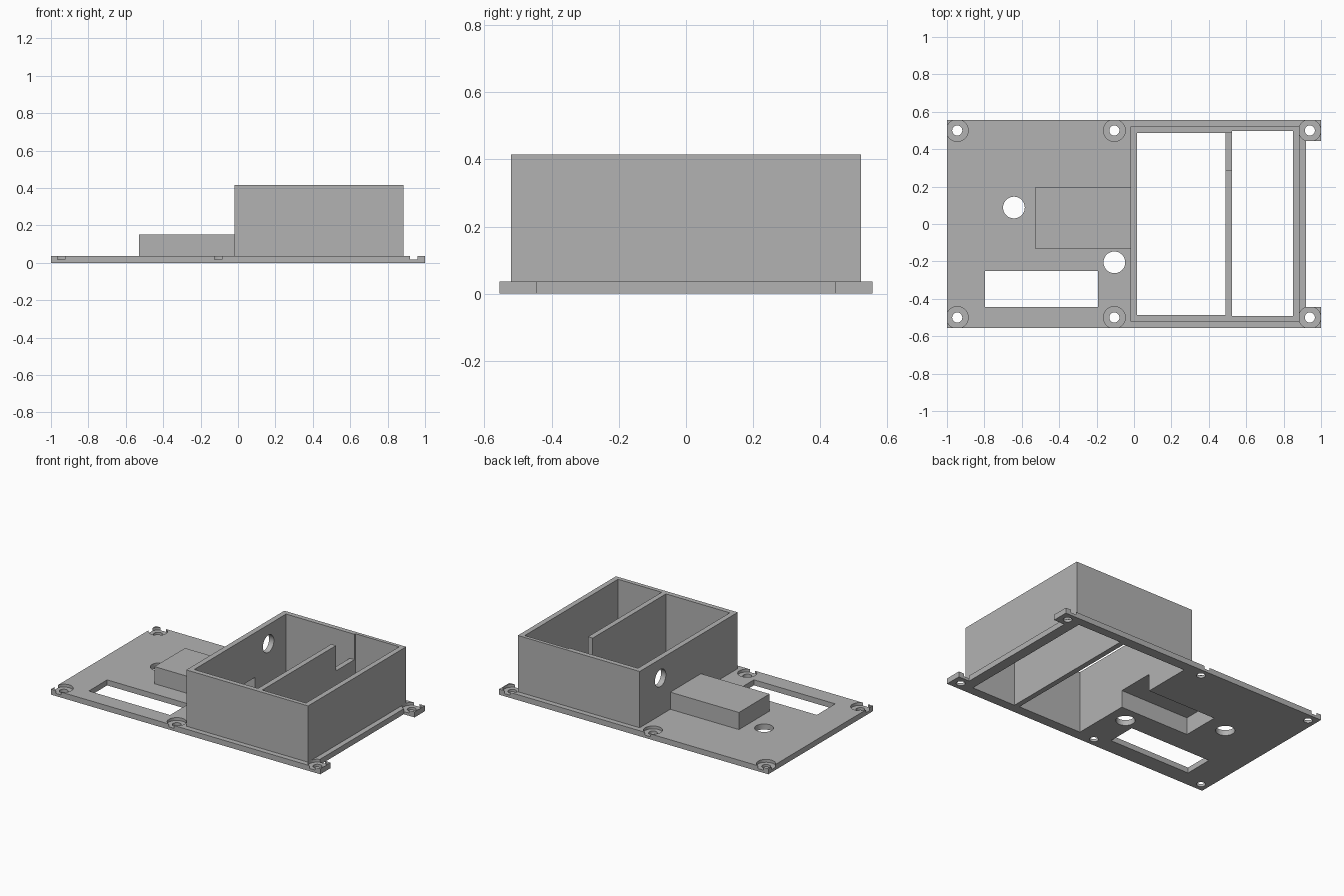
import bpy
import bmesh
from mathutils import Matrix, Vector

old = bpy.data.objects.get("Cube")
if old:
    bpy.data.objects.remove(old, do_unlink=True)

# One plain grey for everything
grey = bpy.data.materials.new("plain_grey")
grey.use_nodes = True
grey.diffuse_color = (0.45, 0.45, 0.45, 1)
grey.node_tree.nodes["Principled BSDF"].inputs["Base Color"].default_value = grey.diffuse_color


def add_object(name, bm):
    mesh = bpy.data.meshes.new(name)
    bm.to_mesh(mesh)
    bm.free()
    mesh.materials.append(grey)
    obj = bpy.data.objects.new(name, mesh)
    bpy.context.collection.objects.link(obj)
    return obj


def box(name, x, y, z):
    """Box between the (low, high) limits on each axis."""
    bm = bmesh.new()
    bmesh.ops.create_cube(bm, size=1)
    for v in bm.verts:
        v.co = Vector([lim[0] if c < 0 else lim[1] for c, lim in zip(v.co, (x, y, z))])
    return add_object(name, bm)


def cylinder(name, centre, radius, depth, axis="Z"):
    turn = Matrix.Rotation(1.5707963, 4, "Y") if axis == "X" else Matrix()
    bm = bmesh.new()
    bmesh.ops.create_cone(bm, cap_ends=True, segments=48, radius1=radius, radius2=radius,
                          depth=depth, matrix=Matrix.Translation(centre) @ turn)
    return add_object(name, bm)


def cut(target, cutters):
    """Subtract each cutter, bake the result and discard the cutters."""
    for c in cutters:
        c.hide_render = True
        mod = target.modifiers.new("cut", "BOOLEAN")
        mod.operation = "DIFFERENCE"
        mod.solver = "EXACT"
        mod.object = c
    graph = bpy.context.evaluated_depsgraph_get()
    graph.update()
    baked = bpy.data.meshes.new_from_object(target.evaluated_get(graph))
    target.modifiers.clear()
    target.data = baked
    for c in cutters:
        bpy.data.objects.remove(c, do_unlink=True)


PLATE = 0.037    # plate thickness
TOP = 0.415      # top of the tall compartment
THROUGH = (-0.2, 0.6)
ROOM_Y = (-0.487, 0.487)


def room_cutters():
    return [box("room_a", (0.016, 0.6), ROOM_Y, THROUGH),
            box("room_b", (0.525, 0.85), (-0.492, 0.497), THROUGH)]


def channel_cutter():
    return box("channel_hollow", (-0.495, 0.1), (-0.095, 0.16), (-0.1, 0.115))


# Base plate with openings, end notch and recessed screw holes
plate = box("base_plate", (-1, 1), (-0.555, 0.555), (0, PLATE))
cutters = room_cutters() + [
    channel_cutter(),
    box("end_notch", (0.92, 1.2), (-0.445, 0.445), THROUGH),
    box("slot", (-0.797, -0.193), (-0.445, -0.25), THROUGH),
    cylinder("round_hole", (-0.642, 0.088, 0), 0.058, 0.4),
    cylinder("round_hole", (-0.105, -0.205, 0), 0.058, 0.4),
]
for x in (-0.945, -0.105, 0.94):
    for y in (-0.5, 0.5):
        cutters.append(cylinder("screw_hole", (x, y, 0), 0.027, 0.4))
        cutters.append(cylinder("screw_recess", (x, y, 0.118), 0.0585, 0.2))
cut(plate, cutters)

# Tall open compartment with a round port in its inner end wall
walls = box("compartment_walls", (-0.02, 0.885), (-0.52, 0.52), (PLATE, TOP))
cut(walls, room_cutters() + [
    channel_cutter(),
    cylinder("port", (0, 0.3, 0.287), 0.058, 0.2, "X"),
])

# Divider, lowered near the back wall
divider = box("divider", (0.49, 0.525), ROOM_Y, (0, TOP))
cut(divider, [box("divider_notch", (0.4, 0.6), (0.29, 0.7), (0.245, 0.6))])

# Low hollow channel, open below and into the compartment
channel = box("low_channel", (-0.53, -0.02), (-0.13, 0.195), (PLATE, 0.152))
cut(channel, [channel_cutter()])

# Smooth the round holes, keep edges sharp
bpy.ops.object.select_all(action="DESELECT")
for obj in (plate, walls):
    obj.select_set(True)
    bpy.context.view_layer.objects.active = obj
bpy.ops.object.shade_smooth_by_angle()
